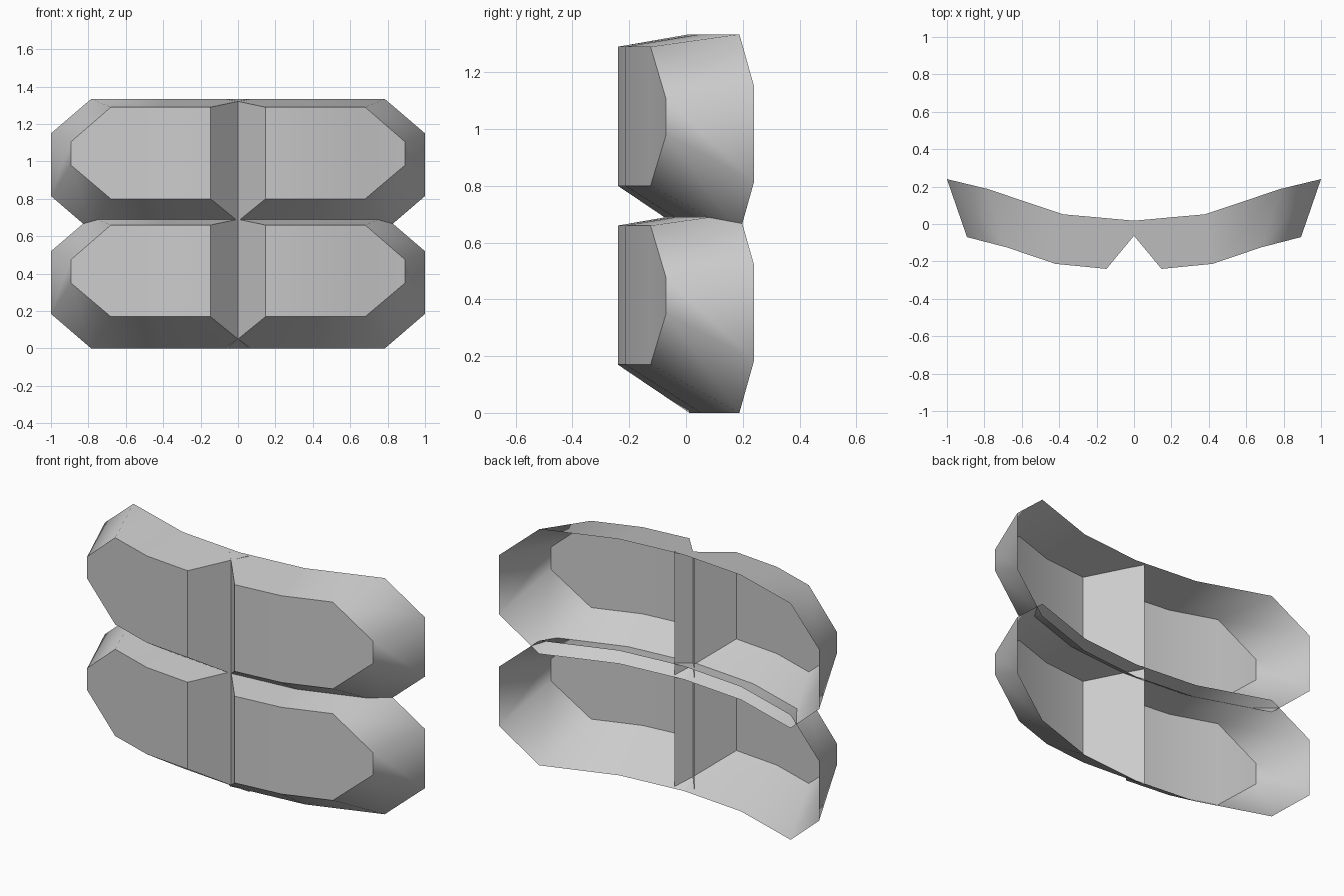
import bpy
import bmesh

cube = bpy.data.objects.get("Cube")
if cube:
    bpy.data.objects.remove(cube, do_unlink=True)

# Single matte grey
grey = bpy.data.materials.new("plain_grey")
grey.use_nodes = True
color = (0.6, 0.6, 0.6, 1)
grey.diffuse_color = color
grey.node_tree.nodes["Principled BSDF"].inputs["Base Color"].default_value = color

# Column stations from the centre outwards: x, y, bottom z, top z
FRONT = [(0.147, -0.24, 0.17, 0.66), (0.42, -0.213, 0.17, 0.66),
         (0.68, -0.125, 0.17, 0.66), (0.893, -0.07, 0.35, 0.475)]
BACK = [(-0.062, 0.012, 0, 0.704), (0.38, 0.052, 0, 0.704),
        (0.785, 0.188, 0, 0.704), (1.0, 0.24, 0.185, 0.52)]
PAD_SPACING = 0.63


def ring(bm, stations):
    """Closed outline: along the top outwards, then back along the bottom."""
    top = [bm.verts.new((x, y, hi)) for x, y, lo, hi in stations]
    bottom = [bm.verts.new((x, y, lo)) for x, y, lo, hi in stations]
    return top + bottom[::-1]


def make_pad_row(name, z):
    bm = bmesh.new()
    front, back = ring(bm, FRONT), ring(bm, BACK)
    n = len(front)
    group = {}

    # Curved front panel
    for i in range(n // 2 - 1):
        f = bm.faces.new((front[i], front[n - 1 - i], front[n - 2 - i], front[i + 1]))
        group[f] = "panel"

    # Sloping rim, with the flat inner wall as the last side; the back stays open
    for i in range(n):
        j = (i + 1) % n
        f = bm.faces.new((front[i], front[j], back[j], back[i]))
        group[f] = "wall" if i == n - 1 else "rim"

    # Smooth within each region, sharp between regions
    for f in bm.faces:
        f.smooth = True
    for e in bm.edges:
        e.smooth = len({group[f] for f in e.link_faces}) == 1

    mesh = bpy.data.meshes.new(name)
    bm.to_mesh(mesh)
    bm.free()
    mesh.materials.append(grey)
    obj = bpy.data.objects.new(name, mesh)
    obj.location.z = z
    bpy.context.collection.objects.link(obj)

    # Opposite pad; the inner walls cross at the centre
    mirror = obj.modifiers.new("mirror", 'MIRROR')
    mirror.use_mirror_merge = False
    return obj


make_pad_row("lower_pads", 0)
make_pad_row("upper_pads", PAD_SPACING)
